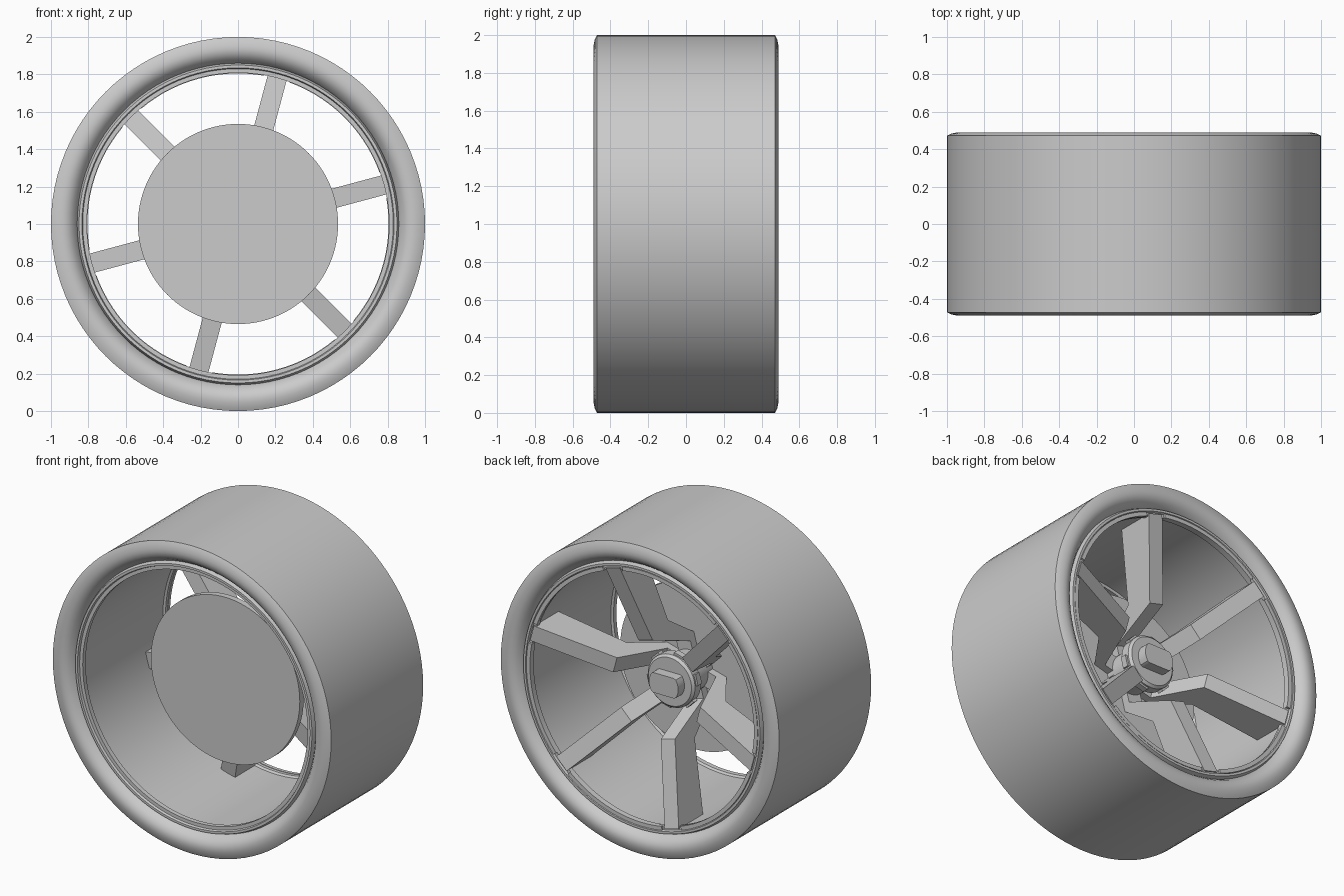
import bpy, bmesh, math
from mathutils import Matrix, Vector

cube = bpy.data.objects.get("Cube")
if cube:
    bpy.data.objects.remove(cube)

grey = bpy.data.materials.new("plain grey")
grey.use_nodes = True
colour = (0.6, 0.6, 0.6, 1)
grey.diffuse_color = colour
grey.node_tree.nodes["Principled BSDF"].inputs["Base Color"].default_value = colour

CENTRE = Vector((0, 0, 1))


def finish(name, bm, smooth=True):
    """Turn a bmesh into a shaded object."""
    bmesh.ops.remove_doubles(bm, verts=bm.verts, dist=0.0001)
    bmesh.ops.recalc_face_normals(bm, faces=bm.faces)
    mesh = bpy.data.meshes.new(name)
    bm.to_mesh(mesh)
    bm.free()
    mesh.materials.append(grey)
    obj = bpy.data.objects.new(name, mesh)
    bpy.context.collection.objects.link(obj)
    bpy.ops.object.select_all(action="DESELECT")
    obj.select_set(True)
    bpy.context.view_layer.objects.active = obj
    if smooth:
        bpy.ops.object.shade_smooth_by_angle(angle=math.radians(30))
    return obj


def lathe(name, profile, steps=96, start=0, sweep=360, closed=True):
    """Spin (radius, y) points about the wheel axle."""
    bm = bmesh.new()
    turn = Matrix.Rotation(math.radians(-start), 3, "Y")
    verts = [bm.verts.new(CENTRE + turn @ Vector((r, y, 0))) for r, y in profile]
    edges = [bm.edges.new(p) for p in zip(verts, verts[1:])]
    if closed:
        edges.append(bm.edges.new((verts[-1], verts[0])))
    geom = verts + edges
    if sweep < 360:
        geom.append(bm.faces.new(verts))
    bmesh.ops.spin(bm, geom=geom, cent=CENTRE, axis=(0, -1, 0),
                   angle=math.radians(sweep), steps=steps)
    return finish(name, bm)


def plate(name, profile, width, angle):
    """Extrude a (radius, y) outline sideways and turn it to an angle."""
    bm = bmesh.new()
    face = bm.faces.new([bm.verts.new((r, y, -width / 2)) for r, y in profile])
    new = bmesh.ops.extrude_face_region(bm, geom=[face])["geom"]
    bmesh.ops.translate(bm, vec=(0, 0, width),
                        verts=[v for v in new if isinstance(v, bmesh.types.BMVert)])
    bmesh.ops.transform(bm, verts=bm.verts, matrix=Matrix.Translation(CENTRE)
                        @ Matrix.Rotation(math.radians(-angle), 4, "Y"))
    return finish(name, bm, smooth=False)


def both_sides(half):
    """Mirror a half profile from back to front."""
    return half + [(r, -y) for r, y in reversed(half)]


# Tyre with rounded shoulders and bead
lathe("tyre", both_sides([(0.85, 0.41), (0.865, 0.44), (0.885, 0.468), (0.91, 0.485),
                          (0.935, 0.49), (0.955, 0.488), (0.98, 0.482), (1, 0.472)]))

# Rim barrel with stepped lips
lathe("rim", both_sides([(0.82, 0.40), (0.808, 0.41), (0.808, 0.44), (0.83, 0.44),
                         (0.835, 0.455), (0.85, 0.455), (0.86, 0.43), (0.86, 0.40)]))

# Bent spokes, and rim lip pieces between them
spoke = [(0.82, 0.20), (0.82, 0.45), (0.31, 0.30), (0.18, -0.04), (0.1, -0.04),
         (0.1, -0.12), (0.2, -0.12), (0.37, 0.12)]
for i in range(6):
    plate("spoke_%d" % (i + 1), spoke, 0.105, 15 + 60 * i)
    lathe("lip_piece_%d" % (i + 1), [(0.805, 0.43), (0.83, 0.43), (0.83, 0.452), (0.805, 0.452)],
          steps=14, start=20 + 60 * i, sweep=50)

# Brake disc
lathe("disc", [(0, -0.13), (0.535, -0.13), (0.535, -0.09), (0, -0.09)], closed=False)

# Hub and axle
lathe("hub", [(0, -0.1), (0.13, -0.1), (0.13, 0.09), (0.17, 0.09), (0.17, 0.15),
              (0.155, 0.165), (0, 0.165)], steps=48, closed=False)

# Locking teeth around the hub
for i in range(6):
    plate("hub_tooth_%d" % (i + 1), [(0.13, 0.1), (0.182, 0.1), (0.182, 0.14), (0.13, 0.14)],
          0.07, 45 + 60 * i)

# Centre nut: round bar with two flats
bm = bmesh.new()
outline = []
for i in range(32):
    a = math.tau * i / 32
    outline.append(bm.verts.new((0.105 * math.cos(a), 0.16,
                                 1 + max(-0.065, min(0.065, 0.105 * math.sin(a))))))
cap = bm.faces.new(outline)
new = bmesh.ops.extrude_face_region(bm, geom=[cap])["geom"]
bmesh.ops.translate(bm, vec=(0, 0.07, 0),
                    verts=[v for v in new if isinstance(v, bmesh.types.BMVert)])
finish("centre_nut", bm)
